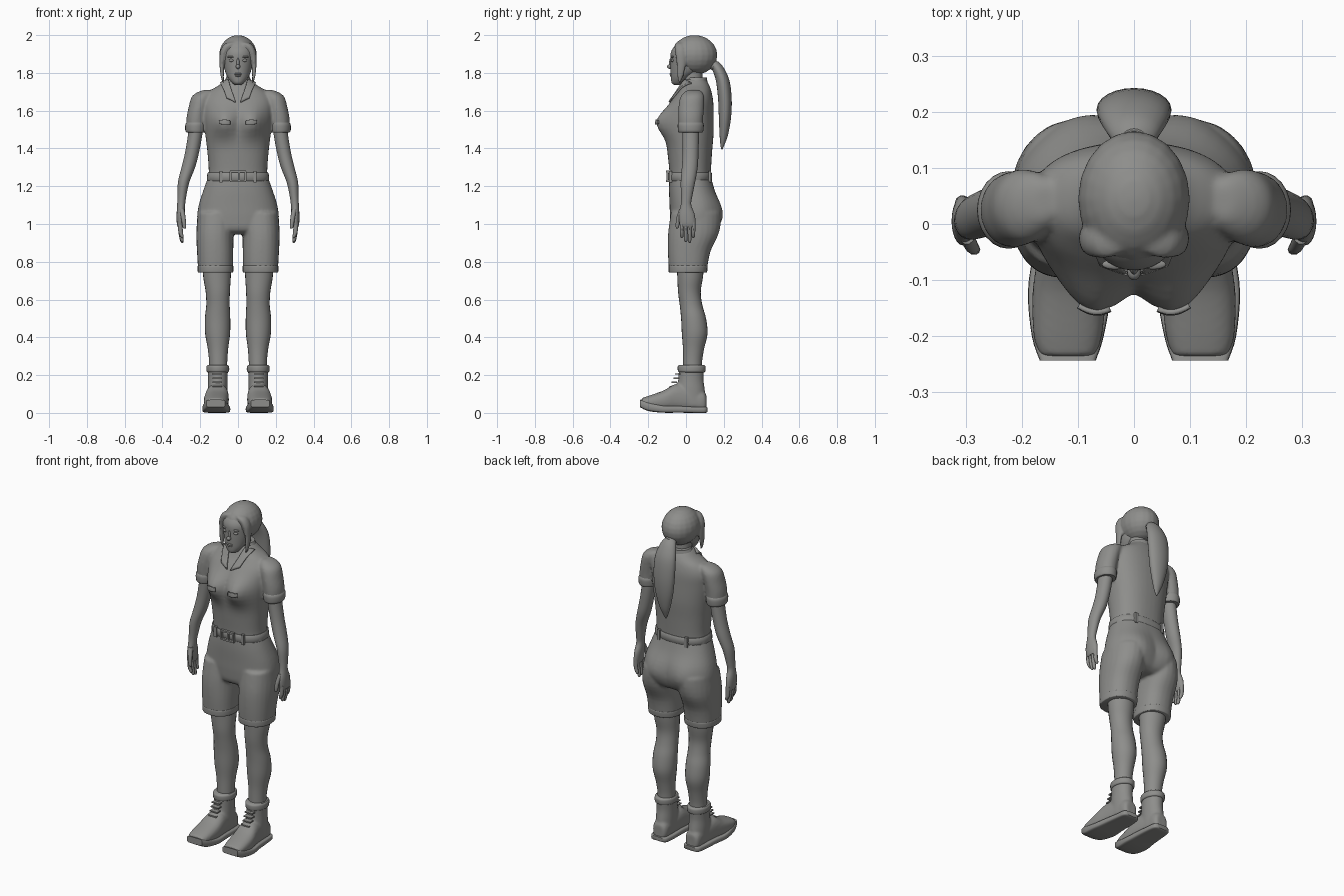
import bpy, bmesh, math
from mathutils import Vector

grey = bpy.data.materials.new("plain grey")
grey.diffuse_color = (0.27, 0.27, 0.26, 1)


def spline(secs, steps=4):
    """Smoothly interpolate a list of cross-sections."""
    out = []
    for i in range(len(secs) - 1):
        a, b, c, d = (secs[max(0, min(len(secs) - 1, i + k))] for k in (-1, 0, 1, 2))
        for s in range(steps):
            t = s / steps
            out.append([0.5 * (2*q + (r-p)*t + (2*p - 5*q + 4*r - w)*t*t + (3*q - p - 3*r + w)*t**3)
                        for p, q, r, w in zip(a, b, c, d)])
    return out + [list(secs[-1])]


def loft(bm, secs, sides=24, power=2.0, along="z", flip=1, steps=4):
    """Rings (position, centre 1, centre 2, radius 1, radius 2) along z or y."""
    rings = []
    for p, c1, c2, r1, r2 in spline(secs, steps):
        ring = []
        for k in range(sides):
            a = 2 * math.pi * k / sides
            u, v = math.cos(a), math.sin(a)
            x = c1 + max(r1, .001) * math.copysign(abs(u) ** (2 / power), u)
            w = c2 + max(r2, .001) * math.copysign(abs(v) ** (2 / power), v)
            ring.append(bm.verts.new((x * flip, w, p) if along == "z" else (x * flip, p, w)))
        rings.append(ring)
    for a, b in zip(rings, rings[1:]):
        for k in range(sides):
            bm.faces.new((a[k], a[(k+1) % sides], b[(k+1) % sides], b[k]))
    bm.faces.new(rings[0])
    bm.faces.new(rings[-1])


def finish(name, bm, mirror=False, remesh=0, smooth=4, angle=40):
    bmesh.ops.recalc_face_normals(bm, faces=bm.faces)
    me = bpy.data.meshes.new(name)
    bm.to_mesh(me)
    bm.free()
    ob = bpy.data.objects.new(name, me)
    bpy.context.collection.objects.link(ob)
    me.materials.append(grey)
    bpy.ops.object.select_all(action="DESELECT")
    ob.select_set(True)
    bpy.context.view_layer.objects.active = ob
    bpy.ops.object.shade_smooth_by_angle(angle=math.radians(angle))
    if remesh:
        m = ob.modifiers.new("blend", "REMESH")
        m.mode, m.voxel_size, m.use_smooth_shade = "VOXEL", remesh, True
        s = ob.modifiers.new("soften", "SMOOTH")
        s.factor, s.iterations = 0.5, smooth
    if mirror:
        ob.modifiers.new("mirror", "MIRROR")
    return ob


def part(name, secs, mirror=False, **kw):
    bm = bmesh.new()
    loft(bm, secs, **kw)
    return finish(name, bm, mirror)


def ball(bm, c, r):
    res = bmesh.ops.create_uvsphere(bm, u_segments=20, v_segments=12, radius=1)
    for v in res["verts"]:
        v.co = Vector([c[i] + v.co[i] * r[i] for i in range(3)])


def box(bm, c, size):
    res = bmesh.ops.create_cube(bm, size=1)
    for v in res["verts"]:
        v.co = Vector([c[i] + v.co[i] * size[i] for i in range(3)])


def patch(name, corners, target, thick=0.008, n=8):
    """Cloth plate that hugs the target surface, mirrored."""
    a, b, c, d = map(Vector, corners)
    bm = bmesh.new()
    g = [[bm.verts.new(a.lerp(b, i/n).lerp(d.lerp(c, i/n), j/n)) for i in range(n+1)] for j in range(n+1)]
    for j in range(n):
        for i in range(n):
            bm.faces.new((g[j][i], g[j][i+1], g[j+1][i+1], g[j+1][i]))
    ob = finish(name, bm)
    w = ob.modifiers.new("hug", "SHRINKWRAP")
    w.target, w.offset, w.wrap_mode = target, 0.004, "ABOVE_SURFACE"
    s = ob.modifiers.new("thickness", "SOLIDIFY")
    s.thickness, s.offset = thick, 0
    ob.modifiers.new("mirror", "MIRROR")


def bump(bm, cx, cz, sx, sz, amount):
    """Push the front (amount < 0) or back outward on both sides."""
    for v in bm.verts:
        if (v.co.y - .02) * amount > 0:
            f = math.exp(-((abs(v.co.x) - cx) / sx) ** 2 - ((v.co.z - cz) / sz) ** 2)
            v.co.y += amount * f * min(1, abs(v.co.y - .02) / .06)


# Shirt with bust and sleeves
bm = bmesh.new()
loft(bm, [(1.22, 0, .022, .162, .108), (1.28, 0, .022, .155, .11), (1.38, 0, .02, .162, .118),
          (1.48, 0, .02, .174, .126), (1.58, 0, .024, .185, .122), (1.65, 0, .034, .185, .11),
          (1.70, 0, .045, .155, .09), (1.735, 0, .048, .1, .075), (1.765, 0, .045, .065, .06)], sides=40, power=2.3)
bump(bm, .075, 1.54, .07, .075, -.062)
for s in (1, -1):
    loft(bm, [(1.49, .223, .025, .05, .062), (1.56, .219, .025, .054, .066), (1.62, .207, .028, .054, .068),
              (1.67, .192, .033, .055, .064), (1.695, .175, .038, .045, .05), (1.71, .16, .04, .02, .03)], flip=s)
shirt = finish("shirt", bm, remesh=.008)
part("sleeve_cuff", [(1.485, .223, .025, .05, .063), (1.495, .224, .025, .055, .067), (1.525, .223, .025, .056, .069),
                     (1.54, .221, .025, .05, .063)], mirror=True)

# Collar, pocket flaps and front placket
patch("collar", [(.012, -.09, 1.645), (.062, -.08, 1.675), (.088, .03, 1.742), (.055, -.01, 1.77)], shirt, .012)
part("collar_band", [(1.73, 0, .05, .085, .07), (1.75, 0, .052, .075, .062), (1.775, 0, .055, .062, .056)])
patch("pocket_flap", [(.035, -.17, 1.555), (.12, -.17, 1.555), (.12, -.17, 1.525), (.035, -.17, 1.525)], shirt, .009)

# Shorts: hips and two legs blended together
bm = bmesh.new()
loft(bm, [(1.25, 0, .022, .158, .11), (1.18, 0, .03, .183, .12), (1.10, 0, .043, .208, .13),
          (1.03, 0, .046, .216, .13), (.97, 0, .04, .2, .115), (.945, 0, .04, .15, .08)], sides=40, power=2.3)
for s in (1, -1):
    loft(bm, [(1.06, .115, .04, .098, .12), (.95, .122, .035, .099, .13), (.85, .121, .016, .096, .112),
              (.75, .119, .01, .092, .1)], flip=s, power=2.3)
bump(bm, .1, 1.05, .085, .1, .025)
finish("shorts", bm, remesh=.008, smooth=5)
part("shorts_hem", [(.743, .119, .01, .09, .098), (.748, .119, .01, .094, .102), (.775, .119, .011, .095, .104),
                    (.78, .119, .011, .092, .101)], mirror=True, power=2.3)

# Belt, buckle and loops
part("belt", [(1.228, 0, .022, .158, .108), (1.232, 0, .022, .165, .115), (1.268, 0, .022, .162, .115),
              (1.272, 0, .022, .155, .108)], sides=40, power=2.3, steps=2)
bm = bmesh.new()
for z in (1.228, 1.277):
    box(bm, (0, -.098, z), (.085, .014, .01))
for x in (-.04, .04, .005):
    box(bm, (x, -.098, 1.252), (.01, .013, .05))
for x in (-.09, .09):
    box(bm, (x, -.082, 1.25), (.018, .014, .06))
    box(bm, (x, .126, 1.25), (.018, .014, .06))
finish("buckle_and_loops", bm)

# Bare legs
part("leg", [(.82, .112, .025, .078, .075), (.72, .111, .022, .073, .068), (.64, .107, .018, .064, .06),
             (.57, .106, .027, .062, .06), (.50, .108, .04, .067, .066), (.42, .108, .046, .066, .068),
             (.34, .106, .04, .054, .056), (.27, .105, .035, .048, .05), (.2, .105, .035, .048, .05)], mirror=True)

# Boots: foot, shaft, sole and laces
bm = bmesh.new()
loft(bm, [(-.236, .118, .055, .048, .022), (-.2, .118, .054, .061, .036), (-.12, .115, .064, .066, .054),
          (-.05, .11, .08, .06, .074), (.03, .108, .07, .05, .065), (.09, .108, .06, .045, .055),
          (.108, .108, .055, .03, .04)], along="y", power=2.5)
loft(bm, [(.04, .108, .03, .05, .075), (.12, .108, .025, .052, .075), (.18, .107, .026, .052, .067),
          (.25, .107, .03, .055, .068)])
finish("boot", bm, mirror=True, remesh=.007)
part("boot_cuff", [(.215, .107, .03, .054, .067), (.222, .107, .03, .06, .073), (.245, .107, .03, .06, .074),
                   (.253, .107, .03, .054, .067)], mirror=True)
part("boot_sole", [(-.243, .118, .05, .05, .02), (-.2, .118, .034, .064, .024), (-.12, .115, .02, .074, .019),
                   (-.04, .111, .019, .067, .018), (.05, .108, .016, .06, .016), (.1, .108, .016, .052, .016),
                   (.114, .108, .017, .034, .012)], mirror=True, along="y", power=5)
bm = bmesh.new()
for i in range(4):
    box(bm, (.109, -.072 + i * .01, .14 + i * .022), (.05, .03, .007))
finish("laces", bm, mirror=True)

# Arms, hands and fingers
part("arm", [(1.58, .218, .025, .04, .045), (1.48, .226, .025, .038, .044), (1.38, .243, .024, .037, .042),
             (1.30, .263, .02, .036, .042), (1.22, .288, .01, .03, .038), (1.14, .298, .003, .023, .029),
             (1.10, .301, .0, .021, .028), (1.05, .304, .004, .021, .042), (1.005, .306, .008, .018, .043),
             (.985, .306, .01, .013, .038)], mirror=True)
bm = bmesh.new()
for y, tip in ((-.022, .925), (-.001, .905), (.019, .9), (.039, .925)):
    loft(bm, [(1.01, .306, y, .013, .012), (.96, .304, y, .012, .0105), (tip + .01, .297, y, .009, .009),
              (tip, .294, y, .003, .003)], sides=10)
loft(bm, [(1.08, .298, -.022, .014, .014), (1.03, .289, -.04, .012, .012), (.985, .284, -.046, .01, .009),
          (.975, .283, -.047, .003, .003)], sides=10)
finish("fingers", bm, mirror=True)

# Neck and face
part("neck", [(1.68, 0, .045, .065, .06), (1.74, 0, .035, .052, .054), (1.84, 0, .03, .052, .056)])
bm = bmesh.new()
loft(bm, [(1.737, 0, -.045, .018, .018), (1.748, 0, -.042, .032, .034), (1.775, 0, -.03, .053, .05),
          (1.81, 0, -.008, .069, .074), (1.86, 0, .0, .079, .082), (1.91, 0, .002, .082, .082),
          (1.95, 0, .01, .07, .062), (1.97, 0, .02, .04, .035)], sides=32)
ball(bm, (0, -.086, 1.833), (.012, .014, .012))
ball(bm, (0, -.079, 1.85), (.008, .011, .03))
ball(bm, (0, -.079, 1.795), (.02, .009, .005))
ball(bm, (0, -.077, 1.785), (.016, .009, .006))
for s in (1, -1):
    ball(bm, (s * .034, -.071, 1.866), (.014, .009, .008))
    ball(bm, (s * .034, -.072, 1.885), (.023, .009, .005))
finish("face", bm)

# Hair cap, fringe and side locks
bm = bmesh.new()
ball(bm, (0, .045, 1.895), (.1, .121, .105))
for s in (1, -1):
    loft(bm, [(1.745, .078, -.035, .004, .006), (1.79, .084, -.03, .009, .018), (1.85, .085, -.025, .013, .024),
              (1.91, .075, -.028, .02, .03), (1.95, .045, -.03, .03, .03), (1.965, .02, -.02, .02, .02)], flip=s)
finish("hair", bm, remesh=.007, smooth=2)

# Ponytail with its tie
part("ponytail", [(1.86, 0, .145, .025, .025), (1.83, 0, .166, .046, .032), (1.76, 0, .194, .064, .036),
                  (1.66, 0, .206, .066, .036), (1.56, 0, .206, .056, .032), (1.47, 0, .2, .034, .022),
                  (1.42, 0, .193, .016, .011), (1.395, 0, .19, .003, .003)])
bm = bmesh.new()
ball(bm, (0, .148, 1.84), (.036, .026, .028))
finish("hair_tie", bm)
